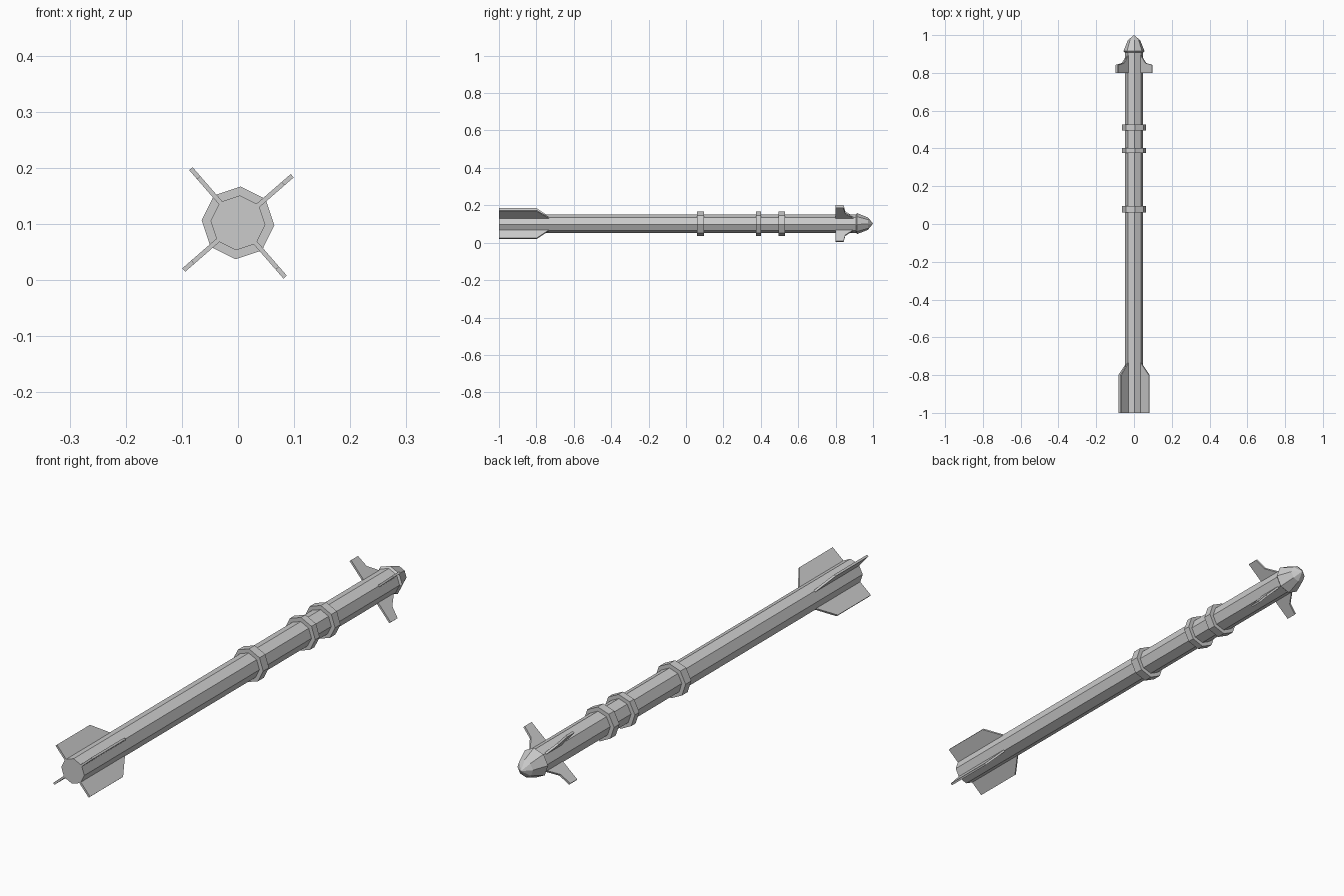
import bpy, bmesh
from math import sin, cos, radians
from mathutils import Vector

if "Cube" in bpy.data.objects:
    bpy.data.objects.remove(bpy.data.objects["Cube"])

CZ = 0.102          # height of the long axis
ROLL = -4           # whole model is rolled slightly about its axis
SIDES = 8


def polar(angle, r, y):
    a = radians(angle)
    return Vector((r * cos(a), y, CZ + r * sin(a)))


def finish(bm, name):
    bmesh.ops.recalc_face_normals(bm, faces=bm.faces)
    me = bpy.data.meshes.new(name)
    bm.to_mesh(me)
    bm.free()
    ob = bpy.data.objects.new(name, me)
    bpy.context.collection.objects.link(ob)
    return ob


def lathe(name, profile):
    """Octagonal solid from (y, radius) stations; radius 0 makes a point."""
    bm = bmesh.new()
    rings = []
    for y, r in profile:
        n = SIDES if r else 1
        rings.append([bm.verts.new(polar(ROLL + 360 * i / SIDES, r, y)) for i in range(n)])
    for a, b in zip(rings, rings[1:]):
        for i in range(SIDES):
            j = (i + 1) % SIDES
            quad = [a[i % len(a)], a[j % len(a)], b[j % len(b)], b[i % len(b)]]
            bm.faces.new(list(dict.fromkeys(quad)))
    for ring in (rings[0], rings[-1]):
        if len(ring) > 1:
            bm.faces.new(ring)
    return finish(bm, name)


def fin(name, outline, angle, thick):
    """Flat plate from a (y, radius) outline standing out at an angle."""
    bm = bmesh.new()
    a = radians(angle)
    side = Vector((-sin(a), 0, cos(a))) * thick
    face = bm.faces.new([bm.verts.new(polar(angle, r, y) - side / 2) for y, r in outline])
    ext = bmesh.ops.extrude_face_region(bm, geom=[face], use_keep_orig=True)
    moved = [g for g in ext["geom"] if isinstance(g, bmesh.types.BMVert)]
    bmesh.ops.translate(bm, verts=moved, vec=side)
    return finish(bm, name)


# Tube and nose
lathe("body_tube", [(-1, 0.049), (0.92, 0.049)])
lathe("nose_cone", [(0.905, 0.046), (0.915, 0.056), (0.973, 0.033), (1.0, 0)])

# Mounting bands
for i, (y0, y1) in enumerate([(0.06, 0.095), (0.375, 0.402), (0.495, 0.528)]):
    lathe(f"band_{i + 1}", [(y0, 0.065), (y1, 0.065)])

# Tail fins and swept front fins
tail = [(-1, 0.03), (-1, 0.107), (-0.8, 0.107), (-0.73, 0.045), (-0.73, 0.03)]
front = [(0.80, 0.03), (0.80, 0.128), (0.842, 0.128), (0.852, 0.083), (0.9, 0.043), (0.9, 0.03)]
for i in range(4):
    angle = 45 + ROLL + 90 * i
    fin(f"tail_fin_{i + 1}", tail, angle, 0.008)
    fin(f"front_fin_{i + 1}", front, angle, 0.008)
